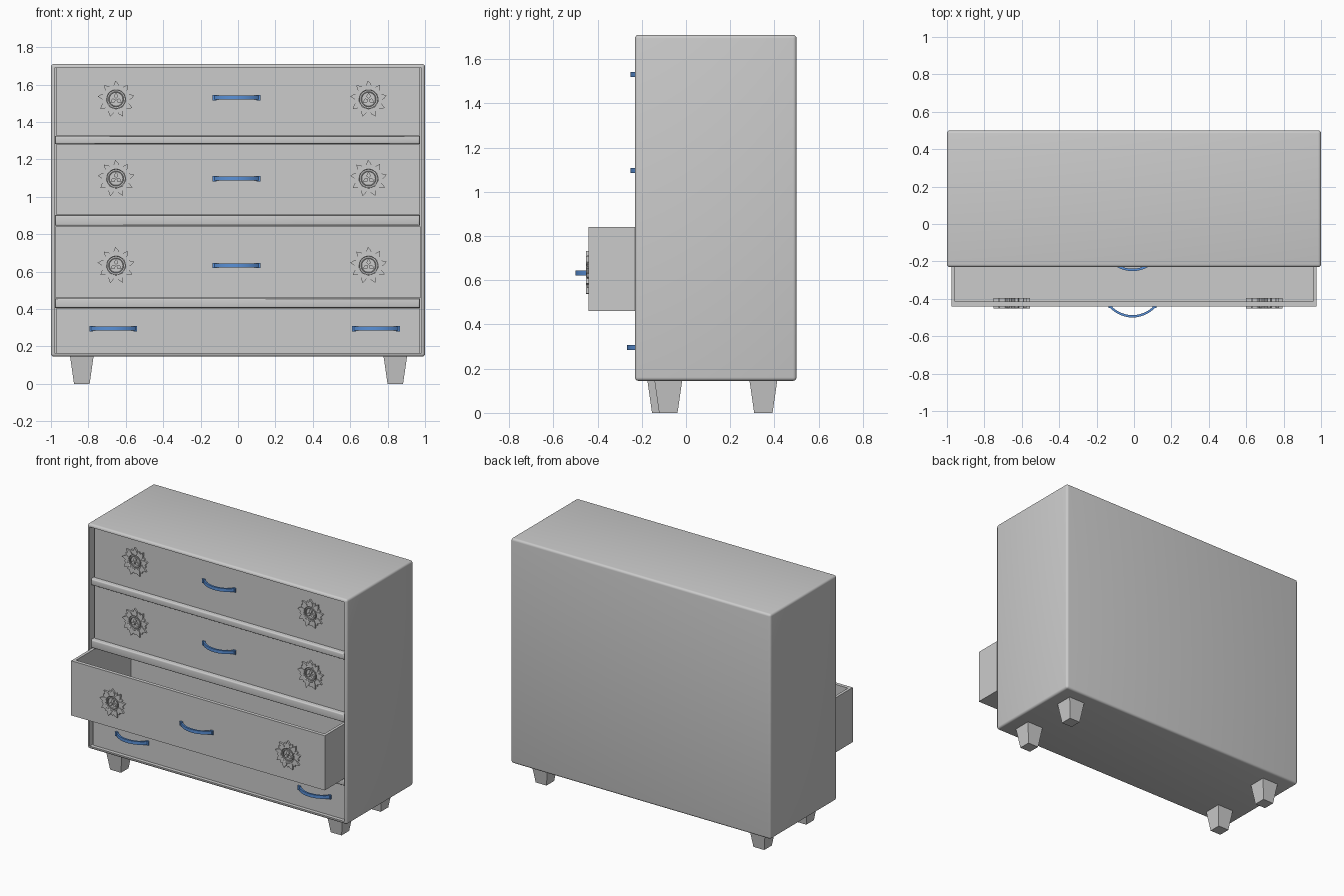
import bpy, bmesh, math
from mathutils import Vector, Matrix

if "Cube" in bpy.data.objects:
    bpy.data.objects.remove(bpy.data.objects["Cube"])


def finish(bm, name, mat=None, smooth=False):
    bmesh.ops.recalc_face_normals(bm, faces=bm.faces[:])
    me = bpy.data.meshes.new(name)
    bm.to_mesh(me)
    bm.free()
    ob = bpy.data.objects.new(name, me)
    bpy.context.collection.objects.link(ob)
    if mat:
        me.materials.append(mat)
    if smooth:
        bpy.context.view_layer.objects.active = ob
        ob.select_set(True)
        bpy.ops.object.shade_smooth_by_angle(angle=math.radians(35))
        ob.select_set(False)
    return ob


def box(bm, x0, x1, y0, y1, z0, z1):
    m = Matrix.Translation(((x0 + x1) / 2, (y0 + y1) / 2, (z0 + z1) / 2))
    m = m @ Matrix.Diagonal((x1 - x0, y1 - y0, z1 - z0, 1))
    return bmesh.ops.create_cube(bm, size=1, matrix=m)["verts"]


def prism(bm, pts, vec):
    """Close a 3D outline and extrude it along vec."""
    a = [bm.verts.new(p) for p in pts]
    b = [bm.verts.new(Vector(p) + Vector(vec)) for p in pts]
    bm.faces.new(a)
    bm.faces.new(b[::-1])
    n = len(a)
    for i in range(n):
        bm.faces.new((a[i], b[i], b[(i + 1) % n], a[(i + 1) % n]))


def copy_of(src, name, loc):
    ob = bpy.data.objects.new(name, src.data)
    ob.location = loc
    bpy.context.collection.objects.link(ob)


blue = bpy.data.materials.new("blue")
blue.diffuse_color = (0.10, 0.28, 0.68, 1)
blue.use_nodes = True
blue.node_tree.nodes["Principled BSDF"].inputs["Base Color"].default_value = blue.diffuse_color

# Cabinet shell: rounded box with an open front
bm = bmesh.new()
box(bm, -1, 1, -0.231, 0.5, 0.145, 1.71)
bmesh.ops.bevel(bm, geom=bm.edges[:], offset=0.016, segments=4, profile=0.5, affect='EDGES')
bm.normal_update()
front = min(bm.faces, key=lambda f: f.calc_center_median().y)
bmesh.ops.inset_individual(bm, faces=[front], thickness=0.006)
cavity = bmesh.ops.extrude_discrete_faces(bm, faces=[front])["faces"][0]
bmesh.ops.translate(bm, verts=cavity.verts[:], vec=(0, 0.705, 0))
finish(bm, "cabinet", smooth=True)

# Rails between the drawers
for i, (z0, z1) in enumerate([(0.406, 0.457), (0.846, 0.902), (1.282, 1.325)]):
    bm = bmesh.new()
    box(bm, -0.978, 0.972, -0.222, 0.47, z0, z1)
    edges = [e for e in bm.edges if all(v.co.y < 0 for v in e.verts)]
    bmesh.ops.bevel(bm, geom=edges, offset=0.009, segments=3, profile=0.5, affect='EDGES')
    finish(bm, f"rail_{i + 1}", smooth=True)


# Open-topped drawers
def drawer(name, y, z0, z1, w=0.972):
    bm = bmesh.new()
    t, d = 0.02, 0.65
    box(bm, -w, w, y, y + 0.025, z0, z1)
    box(bm, -w, -w + t, y + 0.025, y + d, z0, z1)
    box(bm, w - t, w, y + 0.025, y + d, z0, z1)
    box(bm, -w + t, w - t, y + d - t, y + d, z0, z1)
    box(bm, -w + t, w - t, y + 0.025, y + d - t, z0, z0 + t)
    finish(bm, name)


CLOSED, OPEN, LOW = -0.192, -0.44, -0.206
drawer("bottom_drawer", LOW, 0.163, 0.404)
drawer("open_drawer", OPEN, 0.46, 0.84, 0.976)
drawer("middle_drawer", CLOSED, 0.904, 1.28)
drawer("top_drawer", CLOSED, 1.327, 1.69)

# Bowed handle: crescent strip with small end blocks
bm = bmesh.new()


def arc(half, depth, n=20):
    r = (half * half + depth * depth) / (2 * depth)
    a = math.asin(half / r)
    return [(r * math.sin(a * (2 * i / n - 1)),
             r - depth - r * math.cos(a * (2 * i / n - 1)), -0.011) for i in range(n + 1)]


prism(bm, arc(0.127, 0.06) + arc(0.112, 0.047)[::-1], (0, 0, 0.022))
for s in (-1, 1):
    x = s * 0.1175
    box(bm, x - 0.0105, x + 0.0105, -0.01, 0.004, -0.014, 0.014)
handle = finish(bm, "open_drawer_handle", blue, smooth=True)
handle.location = (-0.008, OPEN, 0.633)
copy_of(handle, "middle_drawer_handle", (-0.008, CLOSED, 1.097))
copy_of(handle, "top_drawer_handle", (-0.008, CLOSED, 1.53))
copy_of(handle, "bottom_left_handle", (-0.667, LOW, 0.295))
copy_of(handle, "bottom_right_handle", (0.737, LOW, 0.295))

# Rosette ornament: ring of pointed leaves, two rings, three inner petals
bm = bmesh.new()


def leaf(angle, shape, y):
    c, s = math.cos(angle), math.sin(angle)
    prism(bm, [(r * c - t * s, y, r * s + t * c) for r, t in shape], (0, 0.045 - y, 0))


def ring(r0, r1, y, n=32):
    prof = [(r0, 0.03), (r0, y + 0.003), ((r0 + r1) / 2, y), (r1, y + 0.003), (r1, 0.03)]
    rows = [[bm.verts.new((r * math.cos(2 * math.pi * i / n), h, r * math.sin(2 * math.pi * i / n)))
             for r, h in prof] for i in range(n)]
    for i in range(n):
        a, b = rows[i], rows[(i + 1) % n]
        for j in range(5):
            k = (j + 1) % 5
            bm.faces.new((a[j], b[j], b[k], a[k]))


long_leaf = [(0.05, -0.012), (0.066, -0.018), (0.082, -0.012), (0.099, 0.003),
             (0.082, 0.010), (0.066, 0.016), (0.05, 0.012)]
short_leaf = [(0.05, -0.010), (0.068, -0.016), (0.086, -0.003), (0.072, 0.013), (0.05, 0.010)]
petal = [(0.003, 0), (0.013, -0.011), (0.022, -0.009), (0.034, 0), (0.022, 0.009), (0.013, 0.011)]
for i in range(9):
    a = math.pi / 2 + i * math.tau / 9
    leaf(a, long_leaf, -0.012)
    leaf(a + math.tau / 18, short_leaf, -0.008)
ring(0.047, 0.056, -0.013)
ring(0.036, 0.041, -0.009)
for i in range(3):
    leaf(math.pi / 2 + i * math.tau / 3, petal, -0.011)
rosette = finish(bm, "open_drawer_left_rosette")
rosette.location = (-0.652, OPEN, 0.633)
copy_of(rosette, "open_drawer_right_rosette", (0.698, OPEN, 0.633))
for row, z in (("middle", 1.098), ("top", 1.522)):
    for side, x in (("left", -0.652), ("right", 0.698)):
        copy_of(rosette, f"{row}_drawer_{side}_rosette", (x, CLOSED, z))

# Tapered square feet
for name, x, y in (("front_left_foot", -0.835, -0.112), ("front_right_foot", 0.841, -0.08),
                   ("back_left_foot", -0.835, 0.35), ("back_right_foot", 0.841, 0.35)):
    bm = bmesh.new()
    for v in box(bm, -0.064, 0.064, -0.064, 0.064, 0, 0.155):
        if v.co.z < 0.01:
            v.co.x *= 0.65
            v.co.y *= 0.65
    finish(bm, name).location = (x, y, 0)
